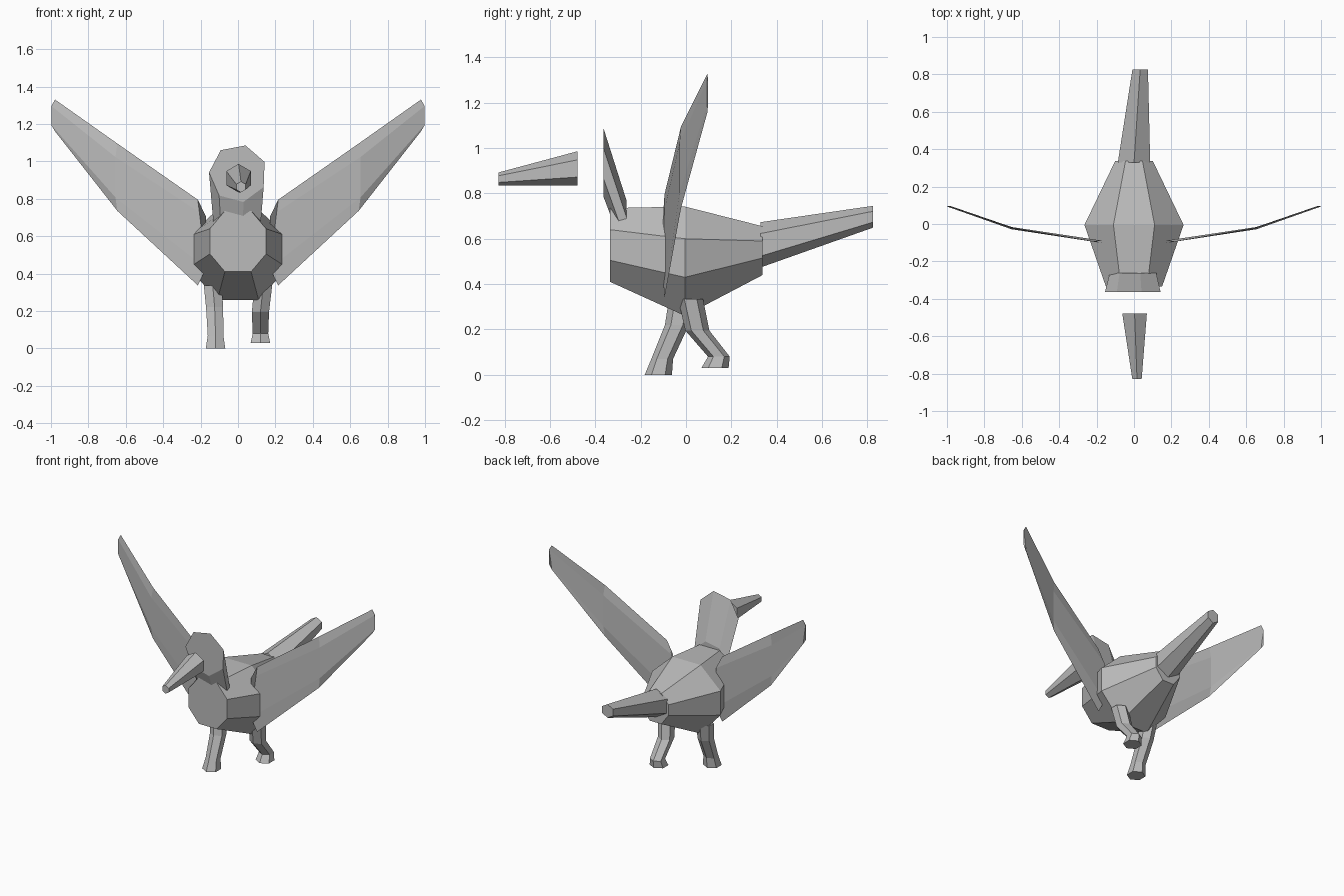
import bpy
import bmesh
from math import sin, cos, radians

cube = bpy.data.objects.get("Cube")
if cube:
    bpy.data.objects.remove(cube, do_unlink=True)

GREY = (0.5, 0.5, 0.5, 1)
mat = bpy.data.materials.new("plain grey")
mat.use_nodes = True
mat.diffuse_color = GREY
mat.node_tree.nodes["Principled BSDF"].inputs["Base Color"].default_value = GREY


def loft(name, rings):
    """Skin a run of equal-sized rings and cap both ends."""
    bm = bmesh.new()
    loops = [[bm.verts.new(p) for p in ring] for ring in rings]
    n = len(loops[0])
    for a, b in zip(loops, loops[1:]):
        for i in range(n):
            j = (i + 1) % n
            bm.faces.new((a[i], a[j], b[j], b[i]))
    bm.faces.new(loops[0][::-1])
    bm.faces.new(loops[-1])
    bmesh.ops.recalc_face_normals(bm, faces=bm.faces[:])
    mesh = bpy.data.meshes.new(name)
    bm.to_mesh(mesh)
    bm.free()
    mesh.materials.append(mat)
    obj = bpy.data.objects.new(name, mesh)
    bpy.context.collection.objects.link(obj)
    return obj


def upright_ring(x, y, z, r, sides, start=90):
    """Regular polygon facing along y."""
    angles = [radians(start + 360 * i / sides) for i in range(sides)]
    return [(x + r * cos(a), y, z + r * sin(a)) for a in angles]


def flat_ring(x, y, z, r):
    """Hexagon lying level, one corner to the front."""
    angles = [radians(90 + 60 * i) for i in range(6)]
    return [(x + r * cos(a), y + r * sin(a), z) for a in angles]


def body_ring(y, wide, narrow, bottom, low, high, top):
    half = [(narrow, bottom), (wide, low), (wide, high), (narrow, top)]
    return [(x, y, z) for x, z in half] + [(-x, y, z) for x, z in half[::-1]]


# Octagonal body, widest in the middle
loft("body", [
    body_ring(-0.335, 0.15, 0.07, 0.41, 0.505, 0.64, 0.735),
    body_ring(-0.005, 0.265, 0.11, 0.26, 0.43, 0.6, 0.742),
    body_ring(0.338, 0.10, 0.045, 0.44, 0.515, 0.59, 0.655),
])

# Seven-sided head and neck sinking into the body
loft("head", [
    upright_ring(0, -0.363, 0.935, 0.155, 7, 75),
    upright_ring(0, -0.263, 0.645, 0.13, 7, 75),
])

# Tapered six-sided beak and tail
loft("beak", [
    upright_ring(0.003, -0.478, 0.91, 0.076, 6),
    upright_ring(0.016, -0.828, 0.863, 0.029, 6),
])
loft("tail", [
    upright_ring(0, 0.328, 0.573, 0.1, 6),
    upright_ring(0.033, 0.825, 0.697, 0.048, 6),
])


# Thin raised wings: x, y, low z, high z, sideways bulge, half thickness
WING = [(0.215, -0.095, 0.337, 0.795, -0.045, 0.006),
        (0.645, -0.022, 0.735, 1.095, 0.01, 0.006),
        (0.978, 0.095, 1.16, 1.33, 0.02, 0.002)]


def wing_ring(side, x, y, low, high, bulge, thick):
    mid, half = (low + high) / 2, (high - low) / 2
    outline = [(0, 1), (1, 0.6), (1, -0.6), (0, -1), (-1, -0.6), (-1, 0.6)]
    return [(side * (x + bulge * abs(t)), y + thick * t, mid + half * h)
            for t, h in outline]


for side, label in ((1, "left"), (-1, "right")):
    loft(label + "_wing", [wing_ring(side, *station) for station in WING])

# Striding legs, from foot to hip
loft("left_leg", [
    flat_ring(0.12, 0.128, 0.03, 0.06),
    flat_ring(0.12, 0.145, 0.08, 0.048),
    flat_ring(0.12, 0.05, 0.195, 0.053),
    flat_ring(0.135, 0.02, 0.335, 0.055),
])
loft("right_leg", [
    flat_ring(-0.12, -0.122, 0, 0.06),
    flat_ring(-0.12, -0.105, 0.07, 0.048),
    flat_ring(-0.125, -0.04, 0.22, 0.053),
    flat_ring(-0.135, -0.02, 0.335, 0.055),
])
